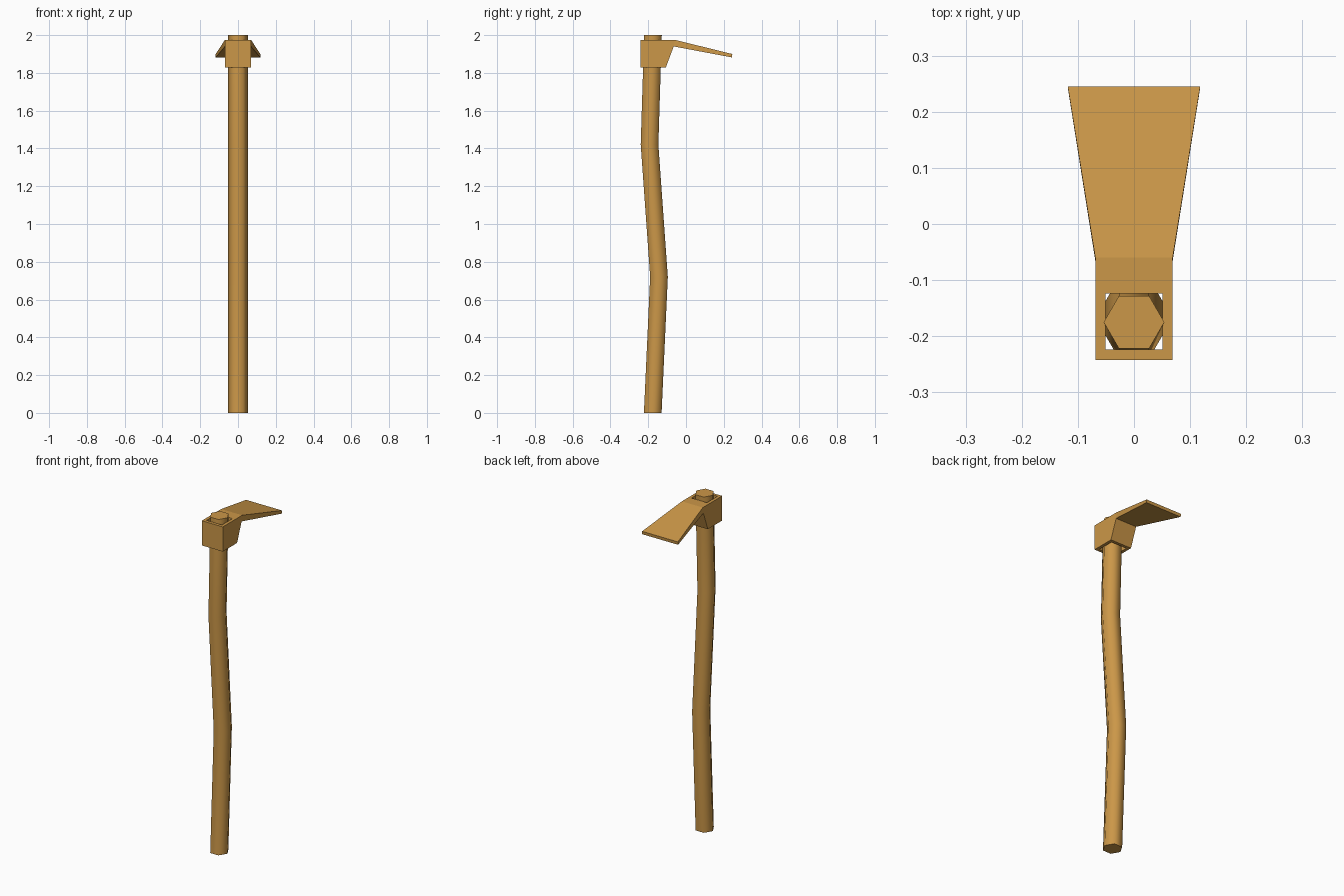
import bpy, bmesh, math

if "Cube" in bpy.data.objects:
    bpy.data.objects.remove(bpy.data.objects["Cube"])

mat = bpy.data.materials.new("tan wood")
mat.diffuse_color = (0.60, 0.31, 0.065, 1)
mat.use_nodes = True
mat.node_tree.nodes["Principled BSDF"].inputs["Base Color"].default_value = mat.diffuse_color


def finish(name, bm):
    bmesh.ops.recalc_face_normals(bm, faces=bm.faces[:])
    me = bpy.data.meshes.new(name)
    bm.to_mesh(me)
    bm.free()
    me.materials.append(mat)
    ob = bpy.data.objects.new(name, me)
    bpy.context.collection.objects.link(ob)
    return ob


# Handle: hexagonal shaft lofted along a gently bent path (y, z)
path = [(-0.176, 0), (-0.143, 0.72), (-0.193, 1.42), (-0.175, 2.0)]
R = 0.054
bm = bmesh.new()
rings = []
for y, z in path:
    angles = [math.radians(60 * i) for i in range(6)]
    rings.append([bm.verts.new((R * math.cos(a), y + R * math.sin(a), z)) for a in angles])
for lo, hi in zip(rings, rings[1:]):
    for i in range(6):
        j = (i + 1) % 6
        bm.faces.new((lo[i], lo[j], hi[j], hi[i])).smooth = True
bm.faces.new(rings[0])
bm.faces.new(rings[-1])
handle = finish("handle", bm)
for e in handle.data.edges:
    zs = [handle.data.vertices[v].co.z for v in e.vertices]
    if max(zs) < 0.01 or min(zs) > 1.99:
        e.use_edge_sharp = True

# Head: square socket with a through hole, flowing into a flared blade
# side profile as (half width, y, z)
profile = [(0.069, -0.242, 1.828), (0.069, -0.107, 1.828), (0.069, -0.065, 1.94),
           (0.118, 0.243, 1.882), (0.118, 0.245, 1.900), (0.069, -0.060, 1.975),
           (0.069, -0.242, 1.975)]
hole = [(0.051, -0.224, 1.828), (0.051, -0.124, 1.828),
        (0.051, -0.124, 1.975), (0.051, -0.224, 1.975)]
bm = bmesh.new()
L, Rt = [[bm.verts.new((s * w, y, z)) for w, y, z in profile] for s in (-1, 1)]
HL, HR = [[bm.verts.new((s * w, y, z)) for w, y, z in hole] for s in (-1, 1)]
for side in (L, Rt):
    bm.faces.new([side[i] for i in (0, 1, 2, 5, 6)])    # socket side
    bm.faces.new([side[i] for i in (2, 3, 4, 5)])       # blade side
for a, b in ((1, 2), (2, 3), (3, 4), (4, 5), (6, 0)):   # outer skin
    bm.faces.new((L[a], L[b], Rt[b], Rt[a]))


def bridge(a, b):
    for i in range(4):
        j = (i + 1) % 4
        bm.faces.new((a[i], a[j], b[j], b[i]))


hole_low = [HL[0], HL[1], HR[1], HR[0]]
hole_top = [HL[3], HL[2], HR[2], HR[3]]
bridge([L[0], L[1], Rt[1], Rt[0]], hole_low)    # bottom rim
bridge([L[6], L[5], Rt[5], Rt[6]], hole_top)    # top rim
bridge(hole_low, hole_top)                      # hole walls
finish("hoe_head", bm)
